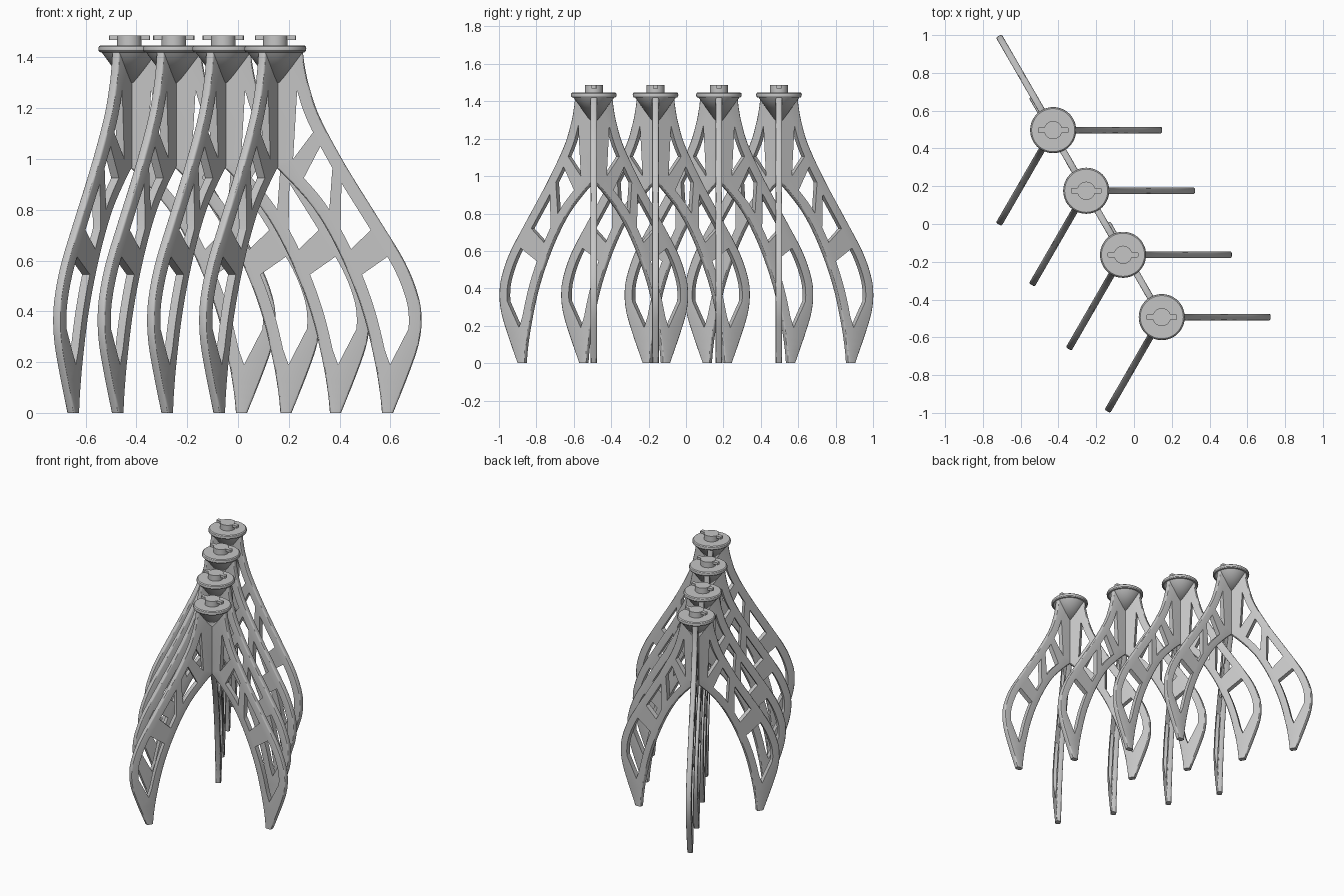
import bpy, bmesh, math
from mathutils import Vector

if "Cube" in bpy.data.objects:
    bpy.data.objects.remove(bpy.data.objects["Cube"])

grey = bpy.data.materials.new("plain_grey")
grey.diffuse_color = (0.56, 0.56, 0.56, 1)
grey.use_nodes = True
grey.node_tree.nodes["Principled BSDF"].inputs["Base Color"].default_value = grey.diffuse_color

CENTRES = [(-0.428, 0.497), (-0.253, 0.176), (-0.058, -0.163), (0.147, -0.493)]


def smooth_path(pts, n=6):
    """Catmull-Rom samples through the points."""
    p = [Vector(q) for q in pts]
    p = [2 * p[0] - p[1]] + p + [2 * p[-1] - p[-2]]
    out = []
    for a, b, c, d in zip(p, p[1:], p[2:], p[3:]):
        for i in range(n):
            t = i / n
            out.append(0.5 * (2 * b + (c - a) * t + (2 * a - 5 * b + 4 * c - d) * t * t
                              + (3 * b - a - 3 * c + d) * t ** 3))
    return out + [p[-2]]


def offset(path, dist):
    """Shift a downward running path sideways (positive = outward)."""
    out = []
    for i, p in enumerate(path):
        d = (path[min(i + 1, len(path) - 1)] - path[max(i - 1, 0)]).normalized()
        out.append(p + Vector((-d.y, d.x)) * dist)
    return out


def at_height(path, z):
    for a, b in zip(path, path[1:]):
        if a.y >= z >= b.y:
            return a.lerp(b, (a.y - z) / (a.y - b.y))
    return path[-1]


def span(path, top, bottom):
    """Part of a path between two heights, from top to bottom."""
    mid = [p for p in path if bottom + 0.008 < p.y < top - 0.008]
    return [at_height(path, top)] + mid + [at_height(path, bottom)]


# Leg edges as (radius, height)
outer = smooth_path([(0.108, 1.425), (0.117, 1.36), (0.135, 1.28), (0.176, 1.163),
                     (0.275, 0.978), (0.41, 0.76), (0.51, 0.595), (0.562, 0.465),
                     (0.576, 0.367), (0.564, 0.268), (0.524, 0.15), (0.464, 0)])
inner = smooth_path([(0, 0.97), (0.07, 0.90), (0.155, 0.80), (0.232, 0.67), (0.30, 0.52),
                     (0.352, 0.37), (0.392, 0.20), (0.412, 0.08), (0.42, 0)])
rim, arch = offset(outer, -0.05), offset(inner, 0.048)

# Truss openings between rim and arch
holes = [
    [Vector((0.07, 1.0))] + span(rim, 1.27, 1.105)[::-1],
    span(rim, 1.05, 0.965) + span(arch, 0.925, 0.80)[::-1],
    span(rim, 0.905, 0.72) + span(arch, 0.725, 0.645)[::-1],
    span(rim, 0.615, 0.33) + [Vector((0.452, 0.19))] + span(arch, 0.545, 0.25)[::-1],
]


def leg_mesh(half=0.0175, bev=0.009):
    """Flat plate with openings and a rounded outer outline."""
    bm = bmesh.new()
    outline = [Vector((0, 1.425))] + outer + inner[::-1]
    edges = []
    for loop in [outline] + holes:
        vs = [bm.verts.new((q.x, -half, q.y)) for q in loop]
        edges += [bm.edges.new(e) for e in zip(vs, vs[1:] + vs[:1])]
    rounded = set(edges[1:len(outer)] + edges[len(outer) + 1:len(outline) - 1])
    mids = [(e.verts[0].co + e.verts[1].co) / 2 for e in rounded]
    bmesh.ops.triangle_fill(bm, edges=edges, use_beauty=True, normal=(0, -1, 0))
    bmesh.ops.dissolve_limit(bm, angle_limit=0.001, verts=[], edges=bm.edges[:])
    ext = bmesh.ops.extrude_face_region(bm, geom=bm.faces[:], use_keep_orig=True)
    bmesh.ops.translate(bm, vec=(0, 2 * half, 0),
                        verts=[g for g in ext["geom"] if isinstance(g, bmesh.types.BMVert)])
    bmesh.ops.recalc_face_normals(bm, faces=bm.faces)
    keys = {(round(m.x, 4), round(m.z, 4)) for m in mids}
    sel = []
    for e in bm.edges:
        m = (e.verts[0].co + e.verts[1].co) / 2
        if abs(m.y) > half * 0.9 and (round(m.x, 4), round(m.z, 4)) in keys:
            sel.append(e)
    bmesh.ops.bevel(bm, geom=sel, offset=bev, segments=3, profile=0.5,
                    affect='EDGES', clamp_overlap=True)
    bmesh.ops.triangulate(bm, faces=[f for f in bm.faces if len(f.verts) > 4])
    me = bpy.data.meshes.new("leg")
    bm.to_mesh(me)
    bm.free()
    return me


def lathe_mesh(name, profile, seg=48):
    """Spin a (radius, height) profile about z."""
    bm = bmesh.new()
    vs = [bm.verts.new((r, 0, z)) for r, z in profile]
    es = [bm.edges.new(e) for e in zip(vs, vs[1:])]
    bmesh.ops.spin(bm, geom=vs + es, cent=(0, 0, 0), axis=(0, 0, 1),
                   angle=2 * math.pi, steps=seg)
    bmesh.ops.remove_doubles(bm, verts=bm.verts, dist=1e-4)
    bmesh.ops.recalc_face_normals(bm, faces=bm.faces)
    me = bpy.data.meshes.new(name)
    bm.to_mesh(me)
    bm.free()
    return me


def bar_mesh(sx, sy, z0, z1):
    bm = bmesh.new()
    bmesh.ops.create_cube(bm, size=1)
    bmesh.ops.scale(bm, vec=(sx, sy, z1 - z0), verts=bm.verts)
    bmesh.ops.translate(bm, vec=(0, 0, (z0 + z1) / 2), verts=bm.verts)
    upright = [e for e in bm.edges if abs(e.verts[0].co.z - e.verts[1].co.z) > 0.001]
    bmesh.ops.bevel(bm, geom=upright, offset=0.005, segments=3, profile=0.5, affect='EDGES')
    me = bpy.data.meshes.new("lock_bar")
    bm.to_mesh(me)
    bm.free()
    return me


parts = {
    "leg": leg_mesh(),
    # Cone under a round-edged disc
    "hub": lathe_mesh("hub", [(0, 1.27), (0.108, 1.419), (0.116, 1.421), (0.121, 1.427),
                              (0.122, 1.436), (0.120, 1.443), (0.114, 1.448), (0, 1.448)]),
    # Round boss on the disc
    "boss": lathe_mesh("boss", [(0, 1.44), (0.048, 1.44), (0.048, 1.487), (0, 1.487)]),
    "lock_bar": bar_mesh(0.162, 0.027, 1.469, 1.486),
}
for me in parts.values():
    me.materials.append(grey)
    me.shade_smooth()
    me.set_sharp_from_angle(angle=math.radians(30))


def place(name, part, x, y, angle=0):
    ob = bpy.data.objects.new(name, parts[part])
    ob.location = (x, y, 0)
    ob.rotation_euler.z = angle
    bpy.context.collection.objects.link(ob)


# Four identical three-legged stands
for s, (x, y) in enumerate(CENTRES, 1):
    for k in range(3):
        place(f"stand_{s}_leg_{k + 1}", "leg", x, y, math.radians(120 * k))
    for part in ("hub", "boss", "lock_bar"):
        place(f"stand_{s}_{part}", part, x, y)
